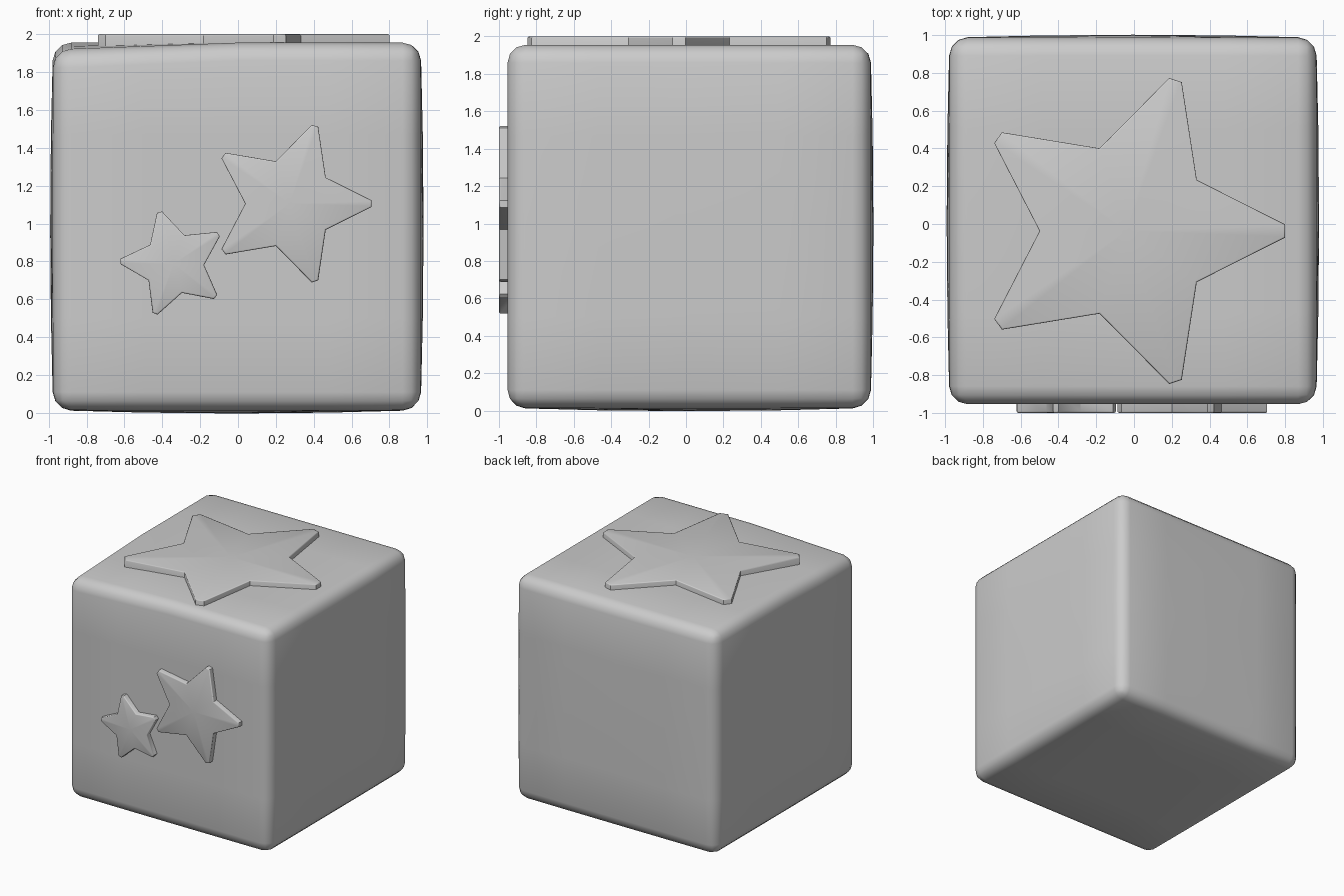
import bpy, bmesh
from math import sin, cos, pi, radians
from mathutils import Matrix, Vector

if "Cube" in bpy.data.objects:
    bpy.data.objects.remove(bpy.data.objects["Cube"])


def finish(bm, name, matrix=None, angle=None):
    if matrix:
        bm.transform(matrix)
    bmesh.ops.recalc_face_normals(bm, faces=bm.faces[:])
    for f in bm.faces:
        f.smooth = True
    me = bpy.data.meshes.new(name)
    bm.to_mesh(me)
    bm.free()
    ob = bpy.data.objects.new(name, me)
    bpy.context.collection.objects.link(ob)
    if angle:
        me.set_sharp_from_angle(angle=radians(angle))
    return ob


# Rounded block with slightly swollen hidden faces
def block():
    bm = bmesh.new()
    bmesh.ops.create_cube(bm, size=1.94)
    bmesh.ops.subdivide_edges(bm, edges=bm.edges[:], cuts=3, use_grid_fill=True)
    rim = [e for e in bm.edges if e.calc_face_angle(0) > 1]
    bmesh.ops.bevel(bm, geom=rim, offset=0.095, segments=3, profile=0.5,
                    affect='EDGES', clamp_overlap=True)
    for v in bm.verts:
        x, y, z = v.co / 0.97
        fx, fy, fz = 1 - x * x, 1 - y * y, 1 - z * z
        if abs(x) > 0.98:
            v.co.x += 0.016 * (1 if x > 0 else -1) * max(fy, 0) * max(fz, 0)
        if y > 0.98:
            v.co.y += 0.016 * fx * fz
        if z < -0.98:
            v.co.z -= 0.018 * fx * fy
        if z > 0.8:  # worn front left top corner
            v.co.z -= 0.04 * max(0, -x) * max(0, -y)
        v.co += Vector((-0.006, 0.016, 0.985))
    finish(bm, "block")


# Flat raised star with blunted tips and a softened rim
def star(name, outer, inner, tip, turn, matrix, depth=0.1):
    pts = []
    for k in range(5):
        a = turn + k * 2 * pi / 5
        d, s = Vector((cos(a), sin(a), 0)), Vector((-sin(a), cos(a), 0))
        pts += [d * outer - s * tip, d * outer + s * tip]
        b = a + pi / 5
        pts.append(Vector((cos(b), sin(b), 0)) * inner)
    bm = bmesh.new()
    top = bm.faces.new([bm.verts.new(p) for p in pts])
    base = bmesh.ops.extrude_face_region(bm, geom=[top])
    moved = [g for g in base["geom"] if isinstance(g, bmesh.types.BMVert)]
    bmesh.ops.translate(bm, verts=moved, vec=(0, 0, -depth))
    rim = [e for e in bm.edges if all(abs(v.co.z) < 1e-5 for v in e.verts)]
    bmesh.ops.bevel(bm, geom=rim, offset=0.008, segments=2, profile=0.5,
                    affect='EDGES', clamp_overlap=True)
    caps = [f for f in bm.faces if len(f.verts) > 8 and f.calc_center_median().z > -0.01]
    bmesh.ops.poke(bm, faces=caps)
    finish(bm, name, matrix, 50)


block()
star("top_star", 0.84, 0.46, 0.035, 0, Matrix.Translation((-0.04, -0.037, 2.0)))
face_front = Matrix.Rotation(pi / 2, 4, 'X')
star("front_star_large", 0.432, 0.235, 0.018, 0,
     Matrix.Translation((0.273, -1.0, 1.105)) @ face_front)
star("front_star_small", 0.282, 0.16, 0.014, radians(33.5),
     Matrix.Translation((-0.339, -1.0, 0.788)) @ face_front)
